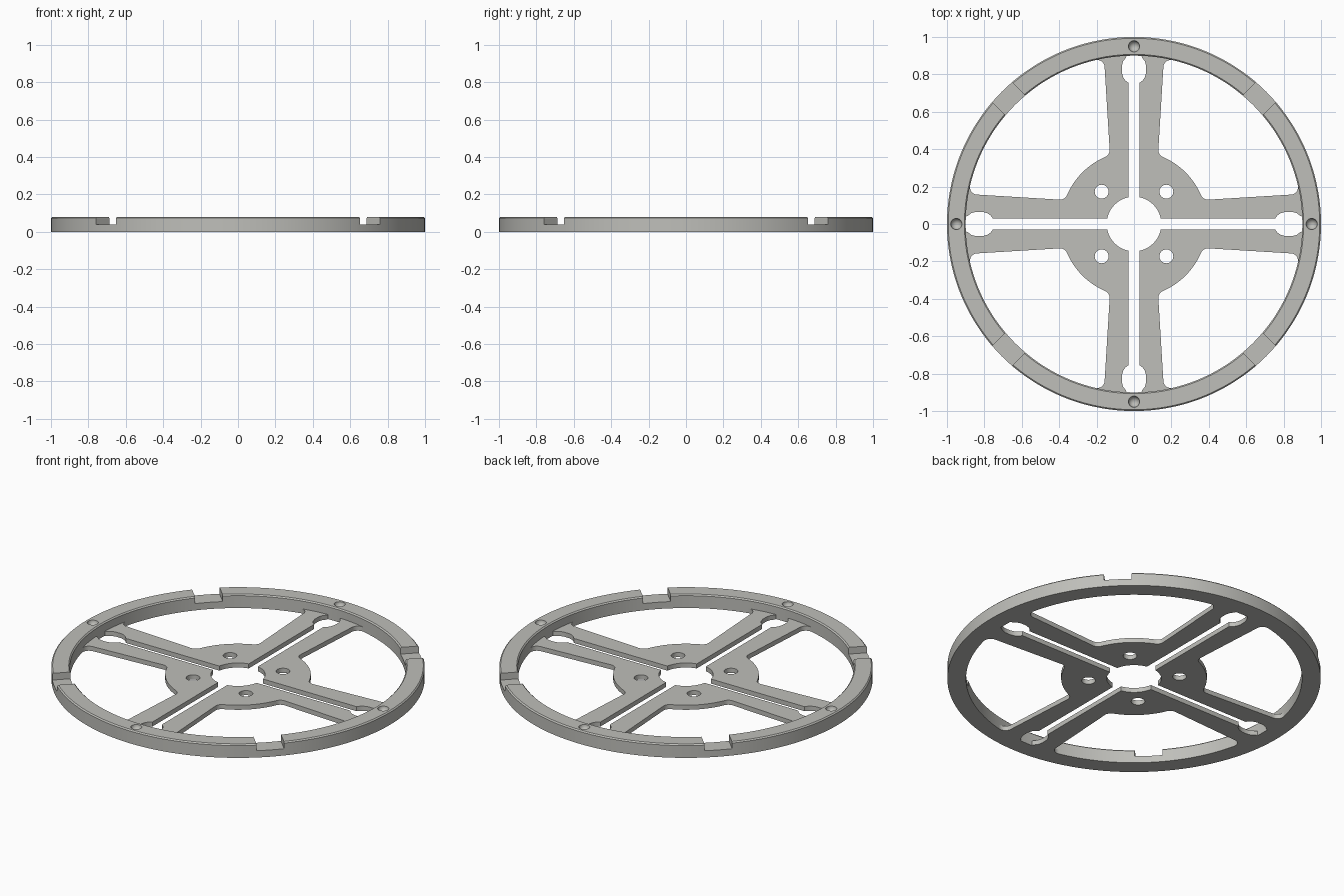
import bpy, bmesh
from math import sin, cos, pi, atan2, radians
from mathutils import Matrix, Vector

if "Cube" in bpy.data.objects:
    bpy.data.objects.remove(bpy.data.objects["Cube"])

RING_H, PLATE_H = 0.08, 0.027
INNER = 0.9

grey = bpy.data.materials.new("warm_grey")
colour = (0.52, 0.52, 0.49, 1)
grey.diffuse_color = colour
grey.use_nodes = True
grey.node_tree.nodes["Principled BSDF"].inputs["Base Color"].default_value = colour


def make_object(name, bm):
    bmesh.ops.recalc_face_normals(bm, faces=bm.faces)
    mesh = bpy.data.meshes.new(name)
    bm.to_mesh(mesh)
    bm.free()
    mesh.materials.append(grey)
    obj = bpy.data.objects.new(name, mesh)
    bpy.context.collection.objects.link(obj)
    return obj


def cut(obj, cutter):
    """Apply a boolean difference and discard the cutter."""
    cutter.hide_render = True
    mod = obj.modifiers.new("cut", "BOOLEAN")
    mod.operation, mod.solver, mod.object = "DIFFERENCE", "EXACT", cutter
    bpy.context.view_layer.objects.active = obj
    bpy.ops.object.modifier_apply(modifier=mod.name)
    bpy.data.objects.remove(cutter)


def smooth(obj):
    bpy.ops.object.select_all(action="DESELECT")
    obj.select_set(True)
    bpy.context.view_layer.objects.active = obj
    bpy.ops.object.shade_smooth_by_angle(angle=radians(30))


def arc(cx, cy, r, a0, a1, n):
    return [(cx + r * cos(a0 + (a1 - a0) * i / n),
             cy + r * sin(a0 + (a1 - a0) * i / n)) for i in range(n + 1)]


def turns(offset=0):
    return [Matrix.Rotation(pi / 2 * i + offset, 4, "Z") for i in range(4)]


# Outer ring: chamfered rectangular section swept around z
c = 0.007
section = [(INNER, 0), (1, 0), (1, RING_H - c), (1 - c, RING_H),
           (INNER + c, RING_H), (INNER, RING_H - c)]
bm = bmesh.new()
N = 144
loops = [[bm.verts.new((r * cos(2 * pi * i / N), r * sin(2 * pi * i / N), z))
          for r, z in section] for i in range(N)]
for i in range(N):
    a, b = loops[i], loops[(i + 1) % N]
    for j in range(len(section)):
        k = (j + 1) % len(section)
        bm.faces.new((a[j], b[j], b[k], a[k]))
ring = make_object("outer_ring", bm)

# Four diagonal notches in the ring
bm = bmesh.new()
for turn in turns(pi / 4):
    bmesh.ops.create_cube(bm, size=1, matrix=turn @ Matrix.Translation((0.95, 0, 0.09))
                          @ Matrix.Diagonal((0.3, 0.15, 0.1, 1)))
cut(ring, make_object("notch_cutter", bm))

# Four round dimples on the ring's top face
bm = bmesh.new()
for turn in turns():
    bmesh.ops.create_uvsphere(bm, u_segments=24, v_segments=12, radius=0.03,
                              matrix=turn @ Matrix.Translation((0.95, 0, RING_H)))
cut(ring, make_object("dimple_cutter", bm))
smooth(ring)

# Half outline of a quarter plate, from the diagonal around to the diagonal
slot, bore, hub = 0.03, 0.146, 0.39
hub_f = Vector((0.17, 0.395))
rim_f = Vector((0.197, 0.837))
hub_a, rim_a = atan2(hub_f.y, hub_f.x), atan2(rim_f.y, rim_f.x)
half = arc(0, 0, bore, pi / 4, pi / 2 - slot / bore, 10)
half += [(slot, 0.755), (0.046, 0.767), (0.058, 0.785), (0.065, 0.81),
         (0.065, 0.845), (0.058, 0.87), (0.043, 0.89), (0.04, 0.902)]
half += arc(0, 0, INNER + 0.004, pi / 2 - 0.04, rim_a, 5)
half += arc(rim_f.x, rim_f.y, 0.04, rim_a, pi, 10)
half += arc(hub_f.x, hub_f.y, 0.04, pi, pi + hub_a, 8)
half += arc(0, 0, hub, hub_a, pi / 4, 12)[1:]
outline = half + [(y, x) for x, y in reversed(half[1:-1])]

# Spoked hub plate: four quarters parted by the keyhole slots
bm = bmesh.new()
for turn in turns():
    face = bm.faces.new([bm.verts.new(turn @ Vector((x, y, 0))) for x, y in outline])
    top = bmesh.ops.extrude_face_region(bm, geom=[face])["geom"]
    bmesh.ops.translate(bm, vec=(0, 0, PLATE_H),
                        verts=[v for v in top if isinstance(v, bmesh.types.BMVert)])
plate = make_object("spoked_hub_plate", bm)

# Bolt holes through the hub
bm = bmesh.new()
for turn in turns():
    bmesh.ops.create_cone(bm, cap_ends=True, segments=32, radius1=0.037, radius2=0.037,
                          depth=0.2, matrix=turn @ Matrix.Translation((0.173, 0.173, 0)))
cut(plate, make_object("bolt_hole_cutter", bm))
smooth(plate)
